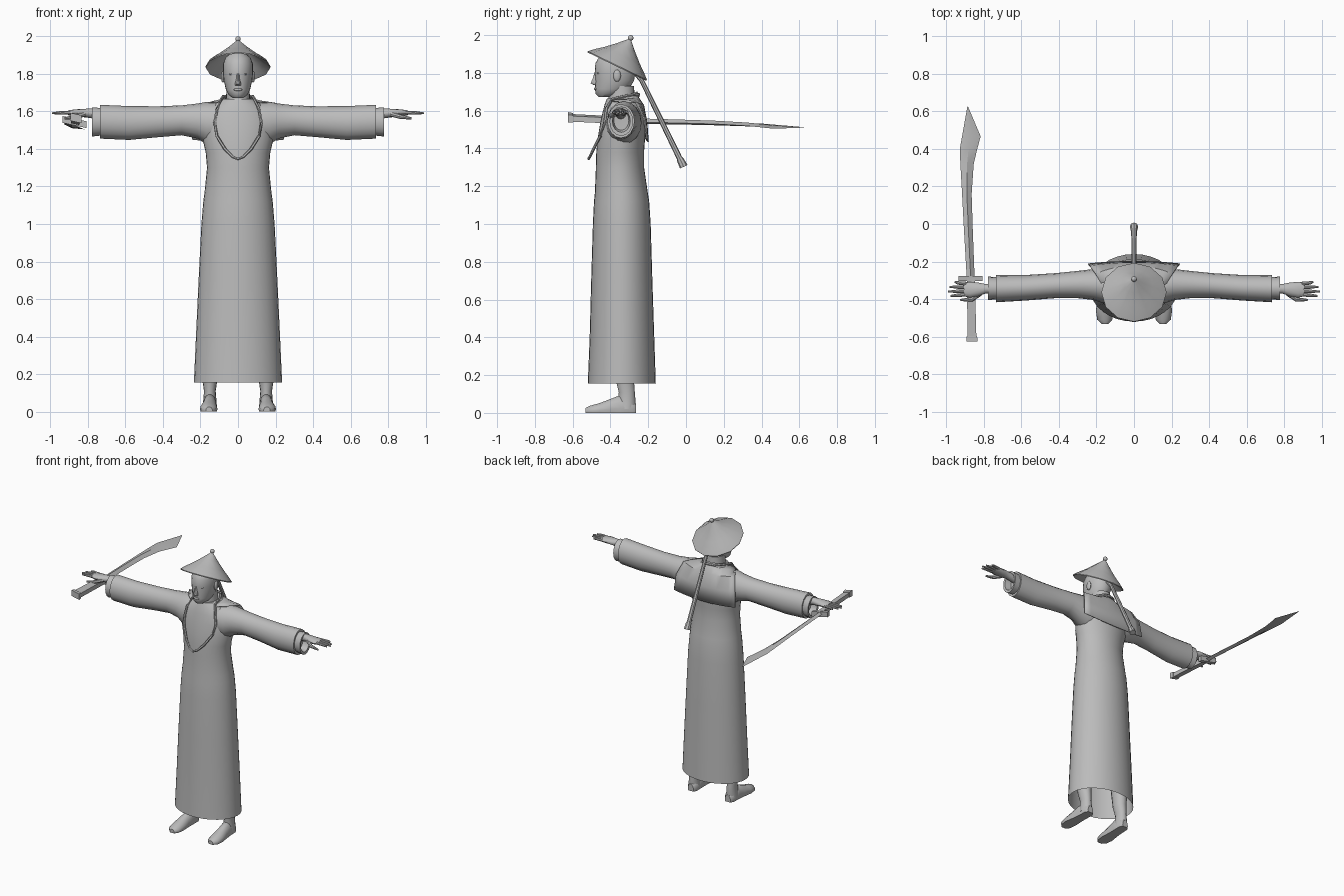
import bpy, bmesh, math
from mathutils import Vector, Matrix

grey = bpy.data.materials.new("plain_grey")
grey.diffuse_color = (0.5, 0.5, 0.5, 1)


def finish(name, bm, angle=40):
    bmesh.ops.recalc_face_normals(bm, faces=bm.faces)
    me = bpy.data.meshes.new(name)
    bm.to_mesh(me)
    bm.free()
    me.materials.append(grey)
    me.shade_smooth()
    me.set_sharp_from_angle(angle=math.radians(angle))
    ob = bpy.data.objects.new(name, me)
    bpy.context.collection.objects.link(ob)
    return ob


def skin(name, rings, cap0=True, cap1=True, angle=40):
    """Join closed rings of points into a tube."""
    bm = bmesh.new()
    vs = [[bm.verts.new(p) for p in r] for r in rings]
    n = len(rings[0])
    for a, b in zip(vs, vs[1:]):
        for i in range(n):
            bm.faces.new((a[i], a[(i + 1) % n], b[(i + 1) % n], b[i]))
    if cap0:
        bm.faces.new(vs[0])
    if cap1:
        bm.faces.new(vs[-1])
    return finish(name, bm, angle)


def loft_z(name, rows, n=24, x=0, tilt=0, **kw):
    """Rows: height, front y, back y, half width."""
    rings = []
    for z, f, b, w in rows:
        ring = []
        for i in range(n):
            a = math.tau * i / n
            dy = (b - f) / 2 * math.sin(a)
            ring.append((x + w * math.cos(a), (f + b) / 2 + dy, z + tilt * dy))
        rings.append(ring)
    return skin(name, rings, **kw)


def loft_x(name, rows, side, n=16, **kw):
    """Rows: x, front y, back y, bottom z, top z."""
    rings = []
    for x, f, b, lo, hi in rows:
        rings.append([(side * x, (f + b) / 2 + (b - f) / 2 * math.cos(math.tau * i / n),
                       (lo + hi) / 2 + (hi - lo) / 2 * math.sin(math.tau * i / n)) for i in range(n)])
    return skin(name, rings, **kw)


def tube(name, pts, radii, n=8, closed=False):
    """Round tube along a path."""
    pts = [Vector(p) for p in pts]
    m = len(pts)
    rings = []
    for k, p in enumerate(pts):
        t = pts[(k + 1) % m] - pts[k - 1] if closed else pts[min(k + 1, m - 1)] - pts[max(k - 1, 0)]
        u = t.cross(Vector((0, 0, 1)) if abs(t.normalized().z) < .9 else Vector((1, 0, 0))).normalized()
        v = t.cross(u).normalized()
        rings.append([p + radii[k] * (u * math.cos(math.tau * i / n) + v * math.sin(math.tau * i / n))
                      for i in range(n)])
    if closed:
        rings.append(rings[0])
    return skin(name, rings, not closed, not closed)


def ball(name, c, r):
    bm = bmesh.new()
    bmesh.ops.create_uvsphere(bm, u_segments=14, v_segments=8, radius=1)
    bmesh.ops.transform(bm, matrix=Matrix.Translation(c) @ Matrix.Diagonal((*r, 1)), verts=bm.verts)
    return finish(name, bm)


# long robe, open at the hem
loft_z("robe", [(.155, -.52, -.16, .235), (.4, -.51, -.168, .224), (.7, -.502, -.178, .21),
                (1.0, -.493, -.187, .195), (1.12, -.487, -.195, .185), (1.17, -.482, -.203, .178),
                (1.3, -.477, -.222, .165), (1.38, -.475, -.222, .172), (1.45, -.468, -.217, .188),
                (1.53, -.455, -.217, .19), (1.59, -.442, -.225, .175), (1.635, -.43, -.24, .13),
                (1.665, -.418, -.26, .085)], n=32, cap0=False)

# neck and flared collar
loft_z("neck", [(1.62, -.415, -.265, .07), (1.67, -.41, -.272, .063), (1.73, -.41, -.275, .062)])
loft_z("collar", [(1.64, -.435, -.245, .105), (1.672, -.425, -.258, .075)], tilt=.35, cap0=False, cap1=False)

# head with facial features
loft_z("head", [(1.672, -.462, -.4, .028), (1.688, -.478, -.345, .05), (1.715, -.482, -.30, .064),
                (1.76, -.48, -.275, .075), (1.80, -.483, -.268, .08), (1.85, -.48, -.27, .08),
                (1.885, -.46, -.30, .068), (1.91, -.43, -.33, .04)])
loft_z("nose", [(1.737, -.492, -.46, .016), (1.745, -.506, -.46, .017), (1.77, -.495, -.46, .01),
                (1.805, -.484, -.46, .007)], n=10)
ball("mouth", (0, -.476, 1.716), (.024, .012, .008))
for s in (-1, 1):
    ball("eye", (s * .031, -.461, 1.798), (.016, .012, .007))
    ball("ear", (s * .08, -.365, 1.785), (.011, .02, .032))

# conical hat leaning back, with a knob
lean = Matrix.Translation((0, -.365, 1.836)) @ Matrix.Rotation(math.radians(-25.8), 4, 'X')
N = 12
profile = [(.008, .155), (.055, .108), (.105, .062), (.145, .03), (.174, .003), (.172, -.003),
           (.14, .018), (.1, .053), (.05, .1)]
skin("hat", [[lean @ Vector((r * math.cos(math.tau * i / N), r * math.sin(math.tau * i / N), h))
              for i in range(N)] for r, h in profile])
tube("hat_stem", [(0, -.302, 1.965), (0, -.295, 1.985)], [.007, .007])
ball("hat_knob", (0, -.293, 1.985), (.015, .015, .015))

# hair braid hanging clear of the back
tube("braid", [(0, -.275, 1.81), (0, -.235, 1.76), (0, -.12, 1.525), (0, -.035, 1.35),
               (0, -.03, 1.34), (0, -.012, 1.303)], [.014, .012, .014, .015, .019, .022])

# square shoulder cape: each row is half width, y at middle, y at edge, z at middle, z at edge
bm = bmesh.new()
grid = []
for w, ym, ye, zm, ze in [(.10, -.30, -.40, 1.672, 1.655), (.16, -.25, -.34, 1.672, 1.648),
                          (.205, -.222, -.265, 1.63, 1.645), (.235, -.205, -.222, 1.54, 1.56),
                          (.245, -.197, -.21, 1.435, 1.45)]:
    row = []
    for i in range(-5, 6):
        t = i / 5
        row.append(bm.verts.new((w * t, ym + (ye - ym) * t * t, zm + (ze - zm) * t * t)))
    grid.append(row)
for a, b in zip(grid, grid[1:]):
    for i in range(10):
        bm.faces.new((a[i], a[i + 1], b[i + 1], b[i]))
cape = finish("shoulder_cape", bm)
cape.modifiers.new("cloth", 'SOLIDIFY').thickness = .006

# bead necklace
half = [(.045, -.262, 1.683), (.08, -.31, 1.68), (.09, -.39, 1.662), (.112, -.422, 1.61), (.125, -.43, 1.54),
        (.113, -.452, 1.47), (.07, -.488, 1.4), (.03, -.508, 1.358)]
loop = [(0, -.25, 1.686)] + half + [(0, -.515, 1.346)] + [(-x, y, z) for x, y, z in reversed(half)]
tube("necklace", loop, [.008] * len(loop), n=6, closed=True)

for s in (-1, 1):
    # wide sleeve with an inner cuff
    loft_x("sleeve", [(.10, -.43, -.235, 1.42, 1.645), (.17, -.42, -.235, 1.425, 1.65),
                      (.215, -.405, -.24, 1.455, 1.642), (.30, -.395, -.25, 1.473, 1.632),
                      (.42, -.395, -.262, 1.463, 1.627), (.58, -.408, -.272, 1.448, 1.628),
                      (.735, -.417, -.272, 1.455, 1.635), (.732, -.40, -.29, 1.48, 1.61)], s)
    loft_x("cuff", [(.70, -.40, -.285, 1.475, 1.615), (.778, -.405, -.28, 1.466, 1.622),
                    (.776, -.39, -.295, 1.485, 1.605), (.72, -.38, -.305, 1.5, 1.6)], s)
    # wrist and palm
    loft_x("hand", [(.70, -.375, -.315, 1.55, 1.612), (.79, -.37, -.32, 1.565, 1.615),
                    (.83, -.385, -.312, 1.57, 1.613), (.875, -.392, -.308, 1.573, 1.61),
                    (.905, -.385, -.312, 1.58, 1.605)], s, n=12)
    # fingers and thumb
    for y, tip, reach in [(-.319, -.308, .955), (-.337, -.335, .982), (-.357, -.36, .992), (-.376, -.383, .978)]:
        tube("finger", [(s * .885, y, 1.592), (s * .94, (y + tip) / 2, 1.593), (s * reach, tip, 1.59)],
             [.0105, .009, .005], n=8)
    tube("thumb", [(s * .82, -.37, 1.585), (s * .865, -.402, 1.572), (s * .925, -.405, 1.562)],
         [.014, .012, .006], n=8)

    # leg and pointed shoe
    loft_z("leg", [(.02, -.36, -.27, .038), (.05, -.362, -.265, .036), (.11, -.357, -.27, .031),
                   (.18, -.375, -.275, .042), (.38, -.40, -.27, .055)], n=14, x=s * .15)
    rings = []
    for y, w, top, cx in [(-.265, .022, .05, .148), (-.285, .036, .07, .148), (-.35, .037, .095, .15),
                          (-.40, .04, .075, .153), (-.46, .047, .052, .156), (-.51, .04, .038, .156),
                          (-.533, .018, .026, .154)]:
        rings.append([(s * cx + w * math.cos(math.tau * i / 14), y,
                       top * (max(math.sin(math.tau * i / 14) + .35, 0) / 1.35)) for i in range(14)])
    skin("shoe", rings)

# sabre: rows are y, left x, right x, mid height, half thickness
def roll(x, y, z):
    return (x, y, z - .22 * (x + .87))


blade = [(-.29, -.891, -.849, 1.545, .015), (-.03, -.906, -.859, 1.537, .013), (.16, -.916, -.865, 1.53, .012),
         (.32, -.925, -.854, 1.523, .010), (.40, -.928, -.835, 1.519, .008), (.467, -.916, -.817, 1.516, .006),
         (.625, -.888, -.884, 1.508, .001)]
skin("blade", [[roll(l, y, z), roll((l + r) / 2, y, z + t), roll(r, y, z), roll((l + r) / 2, y, z - t)]
               for y, l, r, z, t in blade], angle=20)


def bar(name, rows):
    skin(name, [[roll(l, y, z - t), roll(r, y, z - t), roll(r, y, z + t), roll(l, y, z + t)]
                for y, l, r, z, t in rows])


bar("guard", [(-.305, -.935, -.808, 1.543, .018), (-.278, -.935, -.808, 1.543, .018)])
bar("grip", [(-.60, -.887, -.84, 1.563, .015), (-.29, -.89, -.848, 1.547, .015)])
bar("pommel", [(-.625, -.893, -.833, 1.566, .021), (-.597, -.891, -.836, 1.564, .019)])
